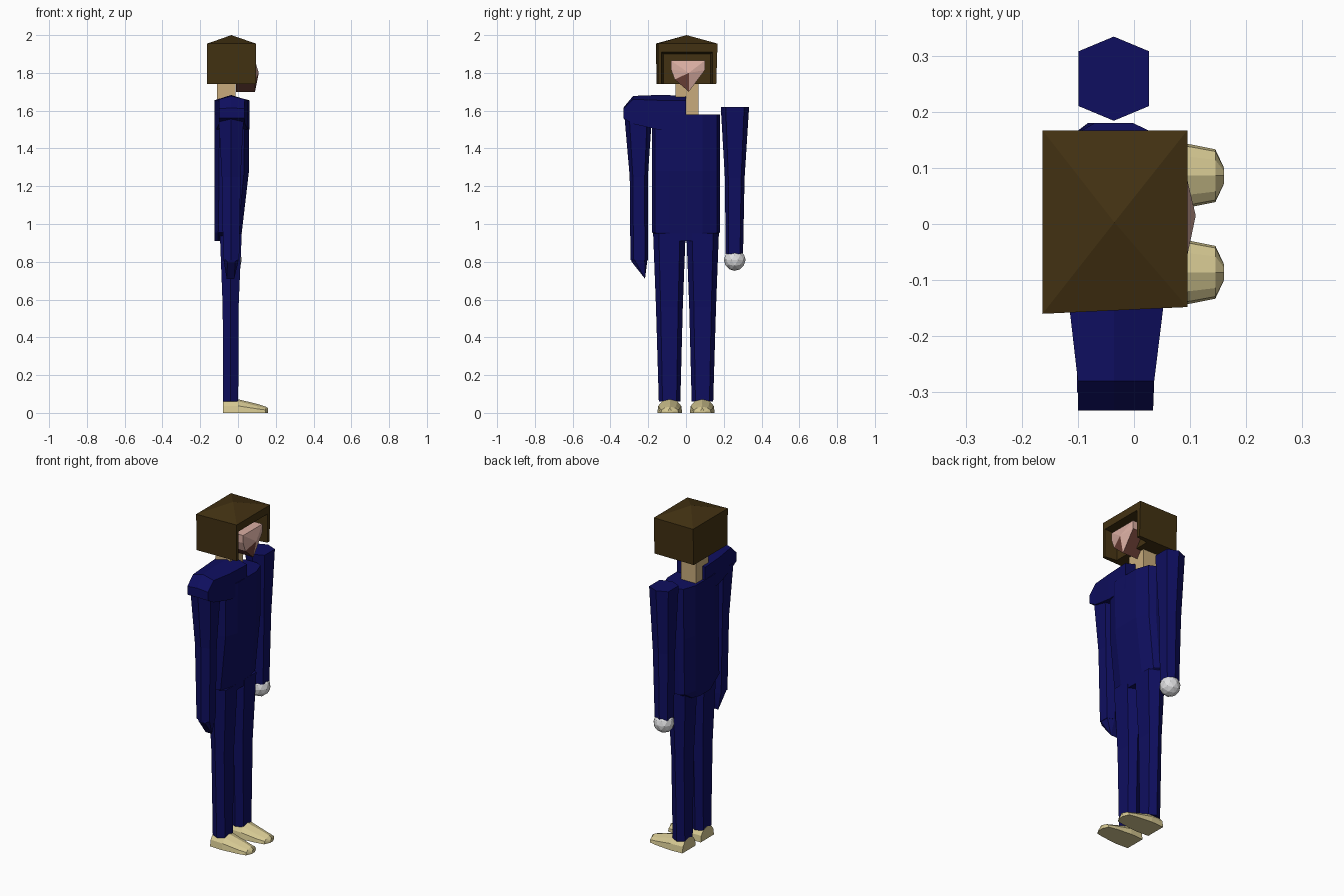
import bpy, bmesh
from mathutils import Vector

if "Cube" in bpy.data.objects:
    bpy.data.objects.remove(bpy.data.objects["Cube"])


def material(name, rgb):
    m = bpy.data.materials.new(name)
    m.diffuse_color = (*rgb, 1)
    m.use_nodes = True
    m.node_tree.nodes["Principled BSDF"].inputs["Base Color"].default_value = m.diffuse_color
    return m


NAVY = material("navy cloth", (0.0045, 0.0045, 0.115))
HAIR = material("dark brown hair", (0.055, 0.031, 0.006))
SKIN = material("tan skin", (0.58, 0.41, 0.20))
PINK = material("pink face", (0.70, 0.42, 0.36))
BEARD = material("reddish brown beard", (0.16, 0.055, 0.04))
SHOE = material("khaki shoe", (0.67, 0.58, 0.29))
WHITE = material("white glove", (0.75, 0.75, 0.76))


def make(name, bm, *mats):
    bmesh.ops.recalc_face_normals(bm, faces=bm.faces[:])
    me = bpy.data.meshes.new(name)
    bm.to_mesh(me)
    bm.free()
    for m in mats:
        me.materials.append(m)
    ob = bpy.data.objects.new(name, me)
    bpy.context.collection.objects.link(ob)
    return ob


def loft(name, rings, mat):
    """Join rings of equal point count and cap both ends."""
    bm = bmesh.new()
    vs = [[bm.verts.new(p) for p in r] for r in rings]
    n = len(vs[0])
    for a, b in zip(vs, vs[1:]):
        for i in range(n):
            j = (i + 1) % n
            bm.faces.new((a[i], a[j], b[j], b[i]))
    bm.faces.new(vs[0])
    bm.faces.new(vs[-1])
    return make(name, bm, mat)


def hexagon(z, cx, cy, rx, ry):
    return [(cx + rx * u, cy + ry * v, z) for u, v in
            ((1, -.65), (1, .65), (0, 1), (-1, .65), (-1, -.65), (0, -1))]


# Torso: chamfered plan, chest slopes in toward the waist
def torso_ring(z, front, wide):
    half = [(1, .09), (.86, .168), (.66, .186), (.30, .186), (.14, .168), (0, .09)]
    pts = half + [(u, -y) for u, y in reversed(half)]
    return [(-.125 + u * (front + .125), y * wide, z) for u, y in pts]


loft("torso", [torso_ring(.91, .015, .55), torso_ring(.955, .02, .97),
               torso_ring(1.28, .058, .97), torso_ring(1.58, .06, .97)], NAVY)


# Single shoulder yoke with a ridged top
def yoke_ring(y, x0, x1, ridge, eave, low):
    return [(x0, y, low), (x0, y, eave), (-.036, y, ridge), (x1, y, eave), (x1, y, low)]


loft("shoulder_yoke", [yoke_ring(0, -.125, .06, 1.68, 1.655, 1.50),
                       yoke_ring(-.15, -.115, .052, 1.683, 1.655, 1.50),
                       yoke_ring(-.28, -.10, .036, 1.678, 1.66, 1.53),
                       yoke_ring(-.332, -.10, .034, 1.615, 1.61, 1.56)], NAVY)

# Arms
loft("gloved_arm", [hexagon(.84, -.036, .256, .042, .046),
                    hexagon(1.24, -.036, .258, .05, .052),
                    hexagon(1.62, -.036, .259, .063, .075)], NAVY)
loft("bare_sleeve_arm", [hexagon(.81, -.036, -.248, .042, .046),
                         hexagon(1.25, -.036, -.25, .05, .048),
                         hexagon(1.56, -.036, -.253, .066, .072)], NAVY)

# Tapered sleeve end
bm = bmesh.new()
for p in hexagon(.82, -.036, -.248, .042, .045) + [
        (-.055, -.288, .80), (-.015, -.288, .80), (-.06, -.217, .71), (-.02, -.217, .71)]:
    bm.verts.new(p)
bmesh.ops.convex_hull(bm, input=bm.verts[:])
make("sleeve_end", bm, NAVY)

# Gloved hand
bm = bmesh.new()
bmesh.ops.create_icosphere(bm, subdivisions=2, radius=.058)
bmesh.ops.translate(bm, verts=bm.verts[:], vec=Vector((-.036, .258, .81)))
make("glove", bm, WHITE)

# Legs and shoes
for side, s in (("left", -1), ("right", 1)):
    loft(side + "_leg", [hexagon(.06, -.039, s * .087, .04, .057),
                         hexagon(.56, -.039, s * .088, .042, .071),
                         hexagon(.95, -.038, s * .088, .058, .086)], NAVY)
    rings = []
    for x, w, eave, ridge in ((-.08, .062, .062, .072), (.0, .066, .062, .072),
                              (.10, .056, .036, .048), (.145, .047, .026, .034),
                              (.16, .015, .012, .025)):
        c = s * .086
        rings.append([(x, c - w, 0), (x, c - w * .92, eave * .6), (x, c - w * .6, eave),
                      (x, c, ridge), (x, c + w * .6, eave), (x, c + w * .92, eave * .6),
                      (x, c + w, 0)])
    loft(side + "_shoe", rings, SHOE)

# Neck
loft("neck", [[(x, y, z) for x, y in ((-.11, -.055), (-.012, -.055), (-.012, .065), (-.11, .065))]
              for z in (1.57, 1.78)], SKIN)

# Hair: box with a shallow pyramid top and an open recess at the face
bm = bmesh.new()


def V(*p):
    return bm.verts.new(p)


X0, X1, XR = -.163, .095, .02
base = [V(X0, -.155, 1.74), V(X1, -.148, 1.74), V(X1, .16, 1.74), V(X0, .16, 1.74)]
top = [V(X0, -.160, 1.955), V(X1, -.148, 1.955), V(X1, .167, 1.955), V(X0, .167, 1.955)]
peak = V(-.035, .003, 2.0)
for i in range(4):
    bm.faces.new((top[i], top[(i + 1) % 4], peak))
for i in (0, 2, 3):
    j = (i + 1) % 4
    bm.faces.new((base[i], base[j], top[j], top[i]))
# opening rim and recess
rim = [V(X1, -.13, 1.74), V(X1, -.13, 1.91), V(X1, .14, 1.91), V(X1, .14, 1.74)]
deep = [V(XR, -.12, 1.74), V(XR, -.12, 1.90), V(XR, .13, 1.90), V(XR, .13, 1.74)]
bm.faces.new((base[1], rim[0], rim[1], top[1]))
bm.faces.new((top[1], rim[1], rim[2], top[2]))
bm.faces.new((top[2], rim[2], rim[3], base[2]))
for i in range(3):
    bm.faces.new((rim[i], rim[i + 1], deep[i + 1], deep[i]))
bm.faces.new(deep)
bm.faces.new((base[0], base[1], rim[0], deep[0], deep[3], rim[3], base[2], base[3]))
make("hair", bm, HAIR)

# Face: wedge with a blunt nose point, lower faces form the beard
bm = bmesh.new()
outline = ((-.08, 1.865), (.10, 1.865), (.10, 1.815), (.015, 1.70), (-.06, 1.765), (-.08, 1.82))
back = [V(-.01, y, z) for y, z in outline]
front = [V(.09, y, z) for y, z in outline]
nose = V(.11, .015, 1.80)
for i in range(6):
    j = (i + 1) % 6
    side = bm.faces.new((back[i], back[j], front[j], front[i]))
    cap = bm.faces.new((front[i], front[j], nose))
    side.material_index = 1 if i in (2, 3) else 0
    cap.material_index = 1 if i == 3 else 0
bm.faces.new(back).material_index = 1
make("face", bm, PINK, BEARD)
